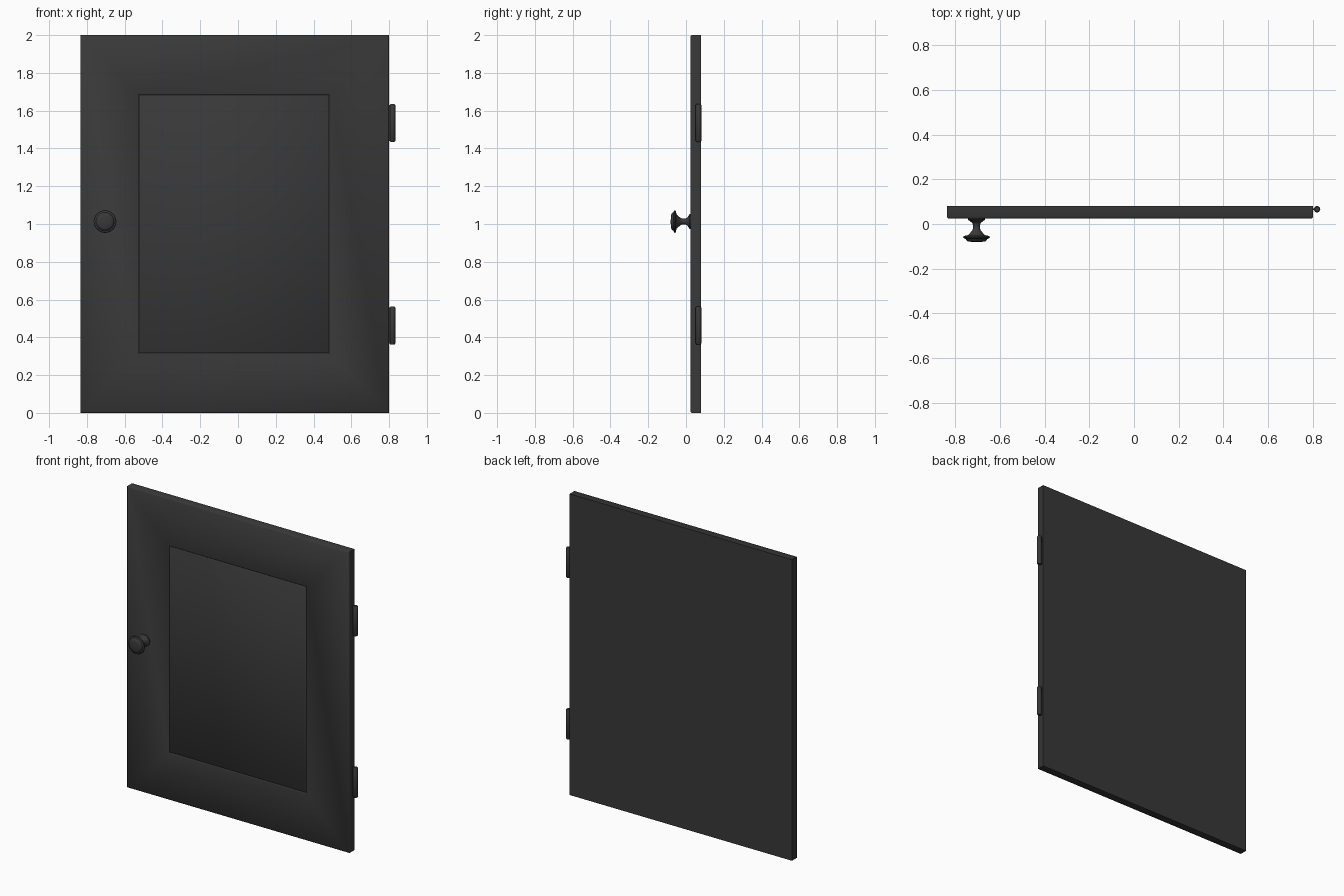
import bpy, bmesh, math
from mathutils import Matrix

if "Cube" in bpy.data.objects:
    bpy.data.objects.remove(bpy.data.objects["Cube"])

dark = bpy.data.materials.new("dark_paint")
dark.diffuse_color = (0.04, 0.04, 0.04, 1)
dark.use_nodes = True
dark.node_tree.nodes["Principled BSDF"].inputs["Base Color"].default_value = dark.diffuse_color


def finish(name, bm, angle):
    bmesh.ops.recalc_face_normals(bm, faces=bm.faces)
    mesh = bpy.data.meshes.new(name)
    bm.to_mesh(mesh)
    bm.free()
    mesh.materials.append(dark)
    ob = bpy.data.objects.new(name, mesh)
    bpy.context.collection.objects.link(ob)
    bpy.ops.object.select_all(action='DESELECT')
    ob.select_set(True)
    bpy.context.view_layer.objects.active = ob
    bpy.ops.object.shade_smooth_by_angle(angle=math.radians(angle))
    return ob


def skin(bm, rings):
    """Bridge successive rings of vertices and cap both ends."""
    for a, b in zip(rings, rings[1:]):
        n = len(a)
        for i in range(n):
            bm.faces.new((a[i], a[(i + 1) % n], b[(i + 1) % n], b[i]))
    bm.faces.new(rings[0])
    bm.faces.new(rings[-1])


def turned(name, profile, sides, matrix, angle):
    """Lathe a (height, radius) profile about z, then place it."""
    bm = bmesh.new()
    rings = [[bm.verts.new((r * math.cos(math.tau * i / sides),
                            r * math.sin(math.tau * i / sides), h))
              for i in range(sides)] for h, r in profile]
    skin(bm, rings)
    bmesh.ops.transform(bm, matrix=matrix, verts=bm.verts)
    return finish(name, bm, angle)


# Door slab: nested rectangles from the back, round the edge, to the grooved panel
L, R, B, T = -0.835, 0.799, 0.0, 2.0
PL, PR, PB, PT = -0.53, 0.488, 0.31, 1.69
FRONT, BACK = 0.025, 0.08
e, g = 0.005, 0.006
steps = [
    (L, R, B, T, BACK),
    (L, R, B, T, FRONT + e),
    (L + e, R - e, B + e, T - e, FRONT),
    (PL, PR, PB, PT, FRONT),
    (PL + g, PR - g, PB + g, PT - g, FRONT + g),
    (PL + 2 * g, PR - 2 * g, PB + 2 * g, PT - 2 * g, FRONT),
]
bm = bmesh.new()
skin(bm, [[bm.verts.new(p) for p in ((l, y, b), (r, y, b), (r, y, t), (l, y, t))]
          for l, r, b, t, y in steps])
finish("door_panel", bm, 50)

# Knob: turned profile pointing out of the front (-y)
knob = [(-0.027, 0.039), (-0.019, 0.039), (-0.013, 0.030), (-0.006, 0.020),
        (0.003, 0.016), (0.015, 0.015), (0.027, 0.018), (0.037, 0.026),
        (0.046, 0.034), (0.051, 0.040), (0.053, 0.056), (0.058, 0.060),
        (0.063, 0.058), (0.067, 0.048), (0.074, 0.045), (0.078, 0.038),
        (0.080, 0.022), (0.081, 0.008)]
turned("knob", knob, 32,
       Matrix.Translation((-0.704, 0, 1.013)) @ Matrix.Rotation(math.pi / 2, 4, 'X'), 40)

# Hinges: barrel with bevelled ends and a short leaf into the door edge
barrel = [(-0.1, 0.011), (-0.095, 0.015), (0.095, 0.015), (0.1, 0.011)]
for label, z in (("lower", 0.462), ("upper", 1.535)):
    turned(label + "_hinge_barrel", barrel, 8, Matrix.Translation((0.818, 0.066, z)), 50)
    bm = bmesh.new()
    bmesh.ops.create_cube(bm, size=1, matrix=Matrix.Translation((0.805, 0.066, z))
                          @ Matrix.Diagonal((0.02, 0.008, 0.19, 1)))
    finish(label + "_hinge_leaf", bm, 30)
